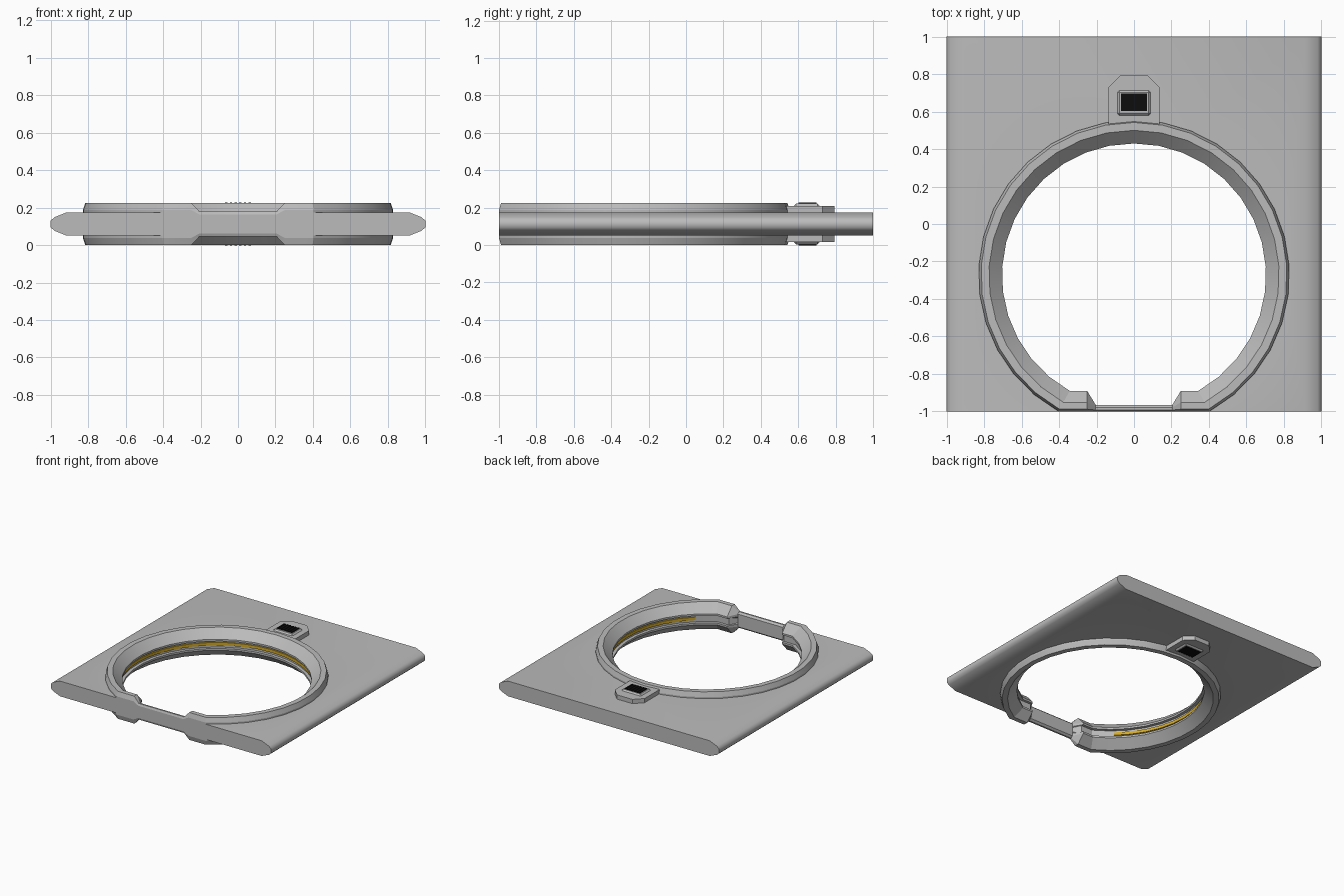
import bpy, bmesh, math

cube = bpy.data.objects.get("Cube")
if cube:
    bpy.data.objects.remove(cube, do_unlink=True)

MID = 0.1125          # middle height of every part
CY = -0.275           # ring centre in y
R = 0.83              # ring outer radius


def material(name, rgb, metallic=0.0):
    m = bpy.data.materials.new(name)
    m.use_nodes = True
    m.diffuse_color = (*rgb, 1)
    m.node_tree.nodes["Principled BSDF"].inputs["Base Color"].default_value = (*rgb, 1)
    return m


GREY = material("light_grey", (0.5, 0.5, 0.5))
BLACK = material("black", (0.004, 0.004, 0.004))
GOLD = material("gold", (0.65, 0.4, 0.02))


def finish(bm, name, mat, angle=None):
    bmesh.ops.recalc_face_normals(bm, faces=bm.faces)
    me = bpy.data.meshes.new(name)
    bm.to_mesh(me)
    bm.free()
    ob = bpy.data.objects.new(name, me)
    bpy.context.collection.objects.link(ob)
    me.materials.append(mat)
    if angle:
        smooth(ob, angle)
    return ob


def select(ob):
    bpy.ops.object.select_all(action="DESELECT")
    ob.select_set(True)
    bpy.context.view_layer.objects.active = ob


def smooth(ob, angle):
    select(ob)
    bpy.ops.object.shade_smooth_by_angle(angle=math.radians(angle))


def loft(name, sections, mat, closed, angle):
    """Skin a list of equal-length point loops."""
    bm = bmesh.new()
    loops = [[bm.verts.new(p) for p in s] for s in sections]
    n = len(loops[0])
    for i in range(len(loops) - (0 if closed else 1)):
        a, b = loops[i], loops[(i + 1) % len(loops)]
        for j in range(n):
            k = (j + 1) % n
            bm.faces.new((a[j], a[k], b[k], b[j]))
    if not closed:
        bm.faces.new(loops[0])
        bm.faces.new(loops[-1])
    return finish(bm, name, mat, angle)


def mirrored(half):
    """Complete an upper half profile of (inset, height) about the middle."""
    return half + [(d, -h) for d, h in reversed(half)]


def arc_section(profile, a):
    return [((R - d) * math.sin(a), CY - (R - d) * math.cos(a), MID + h) for d, h in profile]


def straight_section(profile, x, scale=1.0):
    return [(x, -1 + d * scale, MID + h) for d, h in profile]


def prism(name, outline, z0, z1, mat, bevel=0.0):
    bm = bmesh.new()
    face = bm.faces.new([bm.verts.new((x, y, z0)) for x, y in outline])
    top = bmesh.ops.extrude_face_region(bm, geom=[face])["geom"]
    for v in top:
        if isinstance(v, bmesh.types.BMVert):
            v.co.z = z1
    bmesh.ops.recalc_face_normals(bm, faces=bm.faces)
    if bevel:
        bmesh.ops.bevel(bm, geom=bm.edges[:], offset=bevel, segments=1, affect="EDGES")
    return finish(bm, name, mat)


def rectangle(x, y0, y1):
    return [(-x, y0), (x, y0), (x, y1), (-x, y1)]


# Flat slab with rounded left and right edges
edge = [(0.915, 0.0625), (0.98, 0.036), (1.0, 0.018)]
right = edge + [(x, -h) for x, h in reversed(edge)]
outline = right + [(-x, -h) for x, h in right]
slab = loft("slab", [[(x, y, MID + h) for x, h in outline] for y in (-1, 1)], GREY, False, None)

# Round opening through the slab
bpy.ops.mesh.primitive_cylinder_add(vertices=64, radius=0.818, depth=1, location=(0, CY, MID))
cutter = bpy.context.object
cutter.name = "opening_cutter"
cutter.hide_render = True
cut = slab.modifiers.new("opening", "BOOLEAN")
cut.object = cutter
cut.solver = "EXACT"
select(slab)
bpy.ops.object.modifier_apply(modifier=cut.name)
bpy.data.objects.remove(cutter, do_unlink=True)
smooth(slab, 50)

# Ring with a grooved inner wall, two straight collars and a thin front bar
ring = mirrored([(0, 0.075), (0.013, MID), (0.055, MID), (0.125, 0.045), (0.125, 0.03), (0.1, 0.03)])
bar = mirrored([(0, 0.05), (0.007, 0.066), (0.02, 0.066), (0.035, 0.052), (0.035, 0.03), (0.035, 0.02)])
start = math.acos((1 + CY) / R)
steps = 28
sections = [arc_section(ring, start + (2 * math.pi - 2 * start) * i / steps) for i in range(steps + 1)]
sections += [straight_section(ring, -0.25, math.cos(start)), straight_section(bar, -0.205),
             straight_section(bar, 0.205), straight_section(ring, 0.25, math.cos(start))]
loft("ring_frame", sections, GREY, True, 15)

# Gold strip in the groove
strip = mirrored([(0.095, 0.012), (0.11, 0.012)])
lo, hi = math.radians(42), math.radians(318)
loft("gold_strip", [arc_section(strip, lo + (hi - lo) * i / steps) for i in range(steps + 1)],
     GOLD, False, 15)

# Rear lug with cut corners
prism("rear_lug", [(-0.135, 0.53), (0.135, 0.53), (0.135, 0.73), (0.07, 0.795),
                   (-0.07, 0.795), (-0.135, 0.73)], 0.015, 0.21, GREY)
prism("vent_frame", rectangle(0.09, 0.577, 0.715), 0.004, 0.221, GREY, 0.012)

# Black vent plates with fins, above and below
for side, sign in (("top", 1), ("bottom", -1)):
    z = MID + sign * 0.104
    prism(side + "_vent_plate", rectangle(0.07, 0.602, 0.698), z, z + sign * 0.007, BLACK)
    for i in range(6):
        x = -0.0625 + 0.025 * i
        fin = [(x - 0.006, 0.602), (x + 0.006, 0.602), (x + 0.006, 0.698), (x - 0.006, 0.698)]
        prism(f"{side}_vent_fin_{i + 1}", fin, z, z + sign * 0.011, BLACK)
